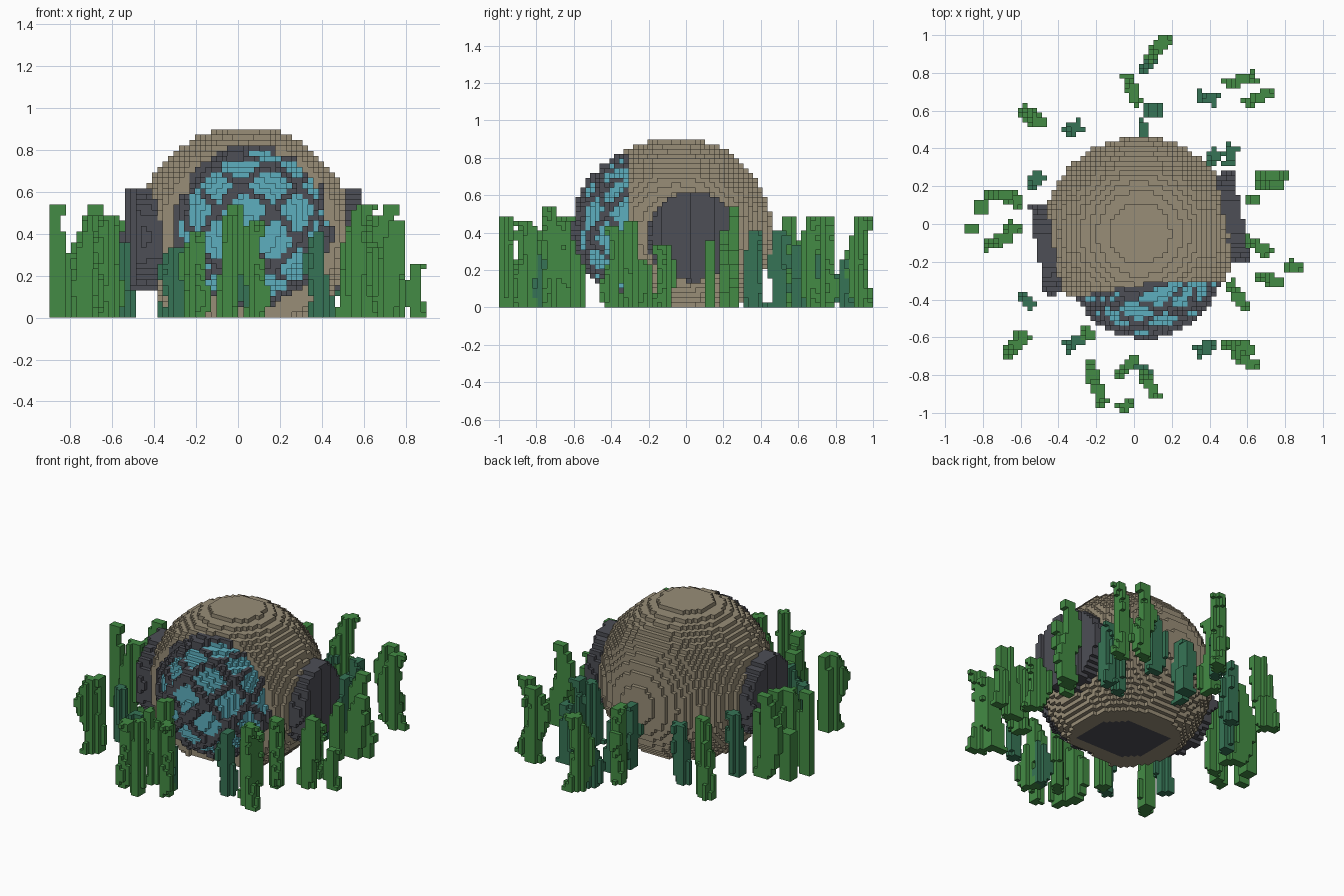
import bpy, bmesh, math
from mathutils import Vector

cube = bpy.data.objects.get("Cube")
if cube:
    bpy.data.objects.remove(cube, do_unlink=True)

V = 2 / 78                                   # block size
ANG = math.radians(10)                       # turn of the whole dome
SIDE = Vector((math.cos(ANG), math.sin(ANG), 0))
FRONT = Vector((math.sin(ANG), -math.cos(ANG), 0))
CENTRE = Vector((0.03, -0.05, 0.40))


def material(name, rgb):
    m = bpy.data.materials.new(name)
    m.use_nodes = True
    m.diffuse_color = (*rgb, 1)
    bsdf = m.node_tree.nodes["Principled BSDF"]
    bsdf.inputs["Base Color"].default_value = (*rgb, 1)
    bsdf.inputs["Roughness"].default_value = 0.9
    return m


STONE = material("stone brown", (0.315, 0.268, 0.185))
METAL = material("dark grey metal", (0.075, 0.077, 0.092))
GLASS = material("aqua glass", (0.11, 0.43, 0.52))
LEAF = material("leaf green", (0.056, 0.26, 0.058))
TEAL = material("deep sea green", (0.037, 0.175, 0.092))

cells = {}                                   # grid cell -> part name
parts = {}                                   # part name -> material


def fill(name, mat, lo, hi, rule):
    """Claim every free block in a box whose centre satisfies the rule."""
    parts[name] = mat
    xs, ys, zs = [range(math.floor(a / V + 0.01), math.ceil(b / V - 0.01))
                  for a, b in zip(lo, hi)]
    for i in xs:
        for j in ys:
            for k in zs:
                p = Vector((i + 0.5, j + 0.5, k + 0.5)) * V
                if (i, j, k) not in cells and rule(p):
                    cells[i, j, k] = name


BOX = ((-0.66, -0.66, 0), (0.66, 0.44, 0.89))


# Side hatches: discs on the cross axis
def hatch(sign):
    def rule(p):
        d = p - CENTRE
        return (0.38 < d.dot(SIDE) * sign < 0.55
                and math.hypot(d.dot(FRONT), d.z + 0.02) < 0.24)
    return rule


fill("left_hatch", METAL, *BOX, hatch(1))
fill("right_hatch", METAL, *BOX, hatch(-1))

# Bulging window: lattice shell over a glass ball segment
WIN = CENTRE + FRONT * 0.138 + Vector((0, 0, 0.03))
PITCH = 0.5                                  # angle between lattice bars


def behind_window(p):
    return (p - CENTRE).dot(FRONT) < 0.27 or p.y > -0.305


def on_bar(across, depth, offset):
    turn = math.atan2(across, depth) / PITCH + offset
    return abs(turn - round(turn)) * PITCH < 0.05


def lattice(p):
    d = p - WIN
    if behind_window(p) or not 0.39 < d.length < 0.422:
        return False
    depth, s = d.dot(FRONT), d.dot(SIDE)
    return (depth < 0.155                    # rim ring
            or on_bar((s + d.z) * 0.707, depth, 0.56)
            or on_bar((d.z - s) * 0.707, depth, -0.1))


fill("window_lattice", METAL, *BOX, lattice)
fill("window_glass", GLASS, *BOX,
     lambda p: (p - WIN).length < 0.395 and not behind_window(p))

# Dome with flattened top and back, and a dark floor plate
fill("floor_plate", METAL, (-0.25, -0.25, 0), (0.3, 0.15, V),
     lambda p: abs(p.x - 0.03) < 0.22 and abs(p.y + 0.05) < 0.17
     and abs(p.x + p.y + 0.02) < 0.29)
fill("dome", STONE, *BOX,
     lambda p: (p - CENTRE).length < 0.512 and behind_window(p)
     and abs((p - CENTRE).dot(SIDE)) < 0.49)

# Seaweed: a leaf slides along its heading as it rises
SWAYS = (lambda t: 0.5 + 0.5 * math.sin(t * 7),
         lambda t: (2 * t - 1) ** 2,
         lambda t: t)


def blade(middle, heading, run, height, sway):
    along = Vector((math.cos(heading), math.sin(heading)))
    half = run * 0.22 + 0.015                # half width of the leaf

    def rule(p):
        t = p.z / height
        d = p.xy - middle
        slide = (run - 2 * half) * (sway(t) - 0.5)
        width = half if t < 0.75 else half * 0.7
        return (t < 1 and abs(d.dot(along) - slide) < width + 0.005
                and abs(d.x * along.y - d.y * along.x) < 0.031)
    return rule


def plant(name, mat, run, spots):
    """Grow one leaf per spot (x, y, heading, height)."""
    for n, (x, y, heading, height) in enumerate(spots):
        lo = (x - 0.14, max(-1, y - 0.14), 0)
        hi = (x + 0.14, min(1, y + 0.14), height)
        fill(f"{name}_{n + 1}", mat, lo, hi,
             blade(Vector((x, y)), math.radians(heading), run, height, SWAYS[n % 3]))


plant("broad_seaweed", LEAF, 0.17, [
    (-.01, .71, -68, .48), (.13, .935, 48, .48), (-.53, .56, -35, .48),
    (.56, .76, 17, .48), (.66, .67, 23, .48), (.72, .20, 0, .40),
    (.72, .26, 0, .55), (.66, -.12, -30, .34), (.73, -.30, -15, .46),
    (.55, -.38, -55, .43), (.59, -.72, -32, .55), (.56, -.65, -10, .46),
    (-.19, -.88, -70, .42), (-.22, -.80, -80, .34), (-.03, -.75, 45, .55),
    (.08, -.85, -58, .46), (-.70, .16, 0, .55), (-.72, -.09, 22, .48),
    (-.62, -.64, 40, .50)])
plant("narrow_seaweed", LEAF, 0.08, [
    (-.86, -.03, 0, .55), (.85, -.225, -10, .25), (-.045, -.965, 20, .48),
    (-.81, .09, 0, .30), (-.60, -.59, 0, .48), (.635, .125, 5, .36),
    (-.64, -.025, -20, .48), (-.63, .12, -20, .40), (-.24, -.585, -20, .36),
    (-.54, .57, 45, .36)])
plant("dark_seaweed", TEAL, 0.11, [
    (.05, .49, 80, .42), (.08, .85, 40, .25), (.42, .355, 50, .42),
    (.10, .60, 0, .34), (.515, .365, 75, .42), (-.32, .505, 30, .38),
    (.38, -.655, 30, .42), (.06, -.79, -55, .28), (-.525, .23, 50, .42),
    (-.31, -.625, 32, .34), (.39, .665, -15, .38), (-.565, -.405, -45, .36)])

# Turn the claimed blocks into meshes with only the exposed faces
meshes = {name: (bmesh.new(), {}) for name in parts}
for cell, name in cells.items():
    bm, verts = meshes[name]
    for axis in range(3):
        for step in (0, 1):
            beside = list(cell)
            beside[axis] += 2 * step - 1
            if tuple(beside) in cells:
                continue
            face = []
            for a, b in ((0, 0), (1, 0), (1, 1), (0, 1)):
                corner = list(cell)
                corner[axis] += step
                corner[(axis + 1) % 3] += a
                corner[(axis + 2) % 3] += b
                key = tuple(corner)
                if key not in verts:
                    verts[key] = bm.verts.new(Vector(key) * V)
                face.append(verts[key])
            bm.faces.new(face if step else face[::-1])

for name, (bm, _) in meshes.items():
    if bm.faces:
        mesh = bpy.data.meshes.new(name)
        bm.to_mesh(mesh)
        mesh.materials.append(parts[name])
        bpy.context.collection.objects.link(bpy.data.objects.new(name, mesh))
    bm.free()
